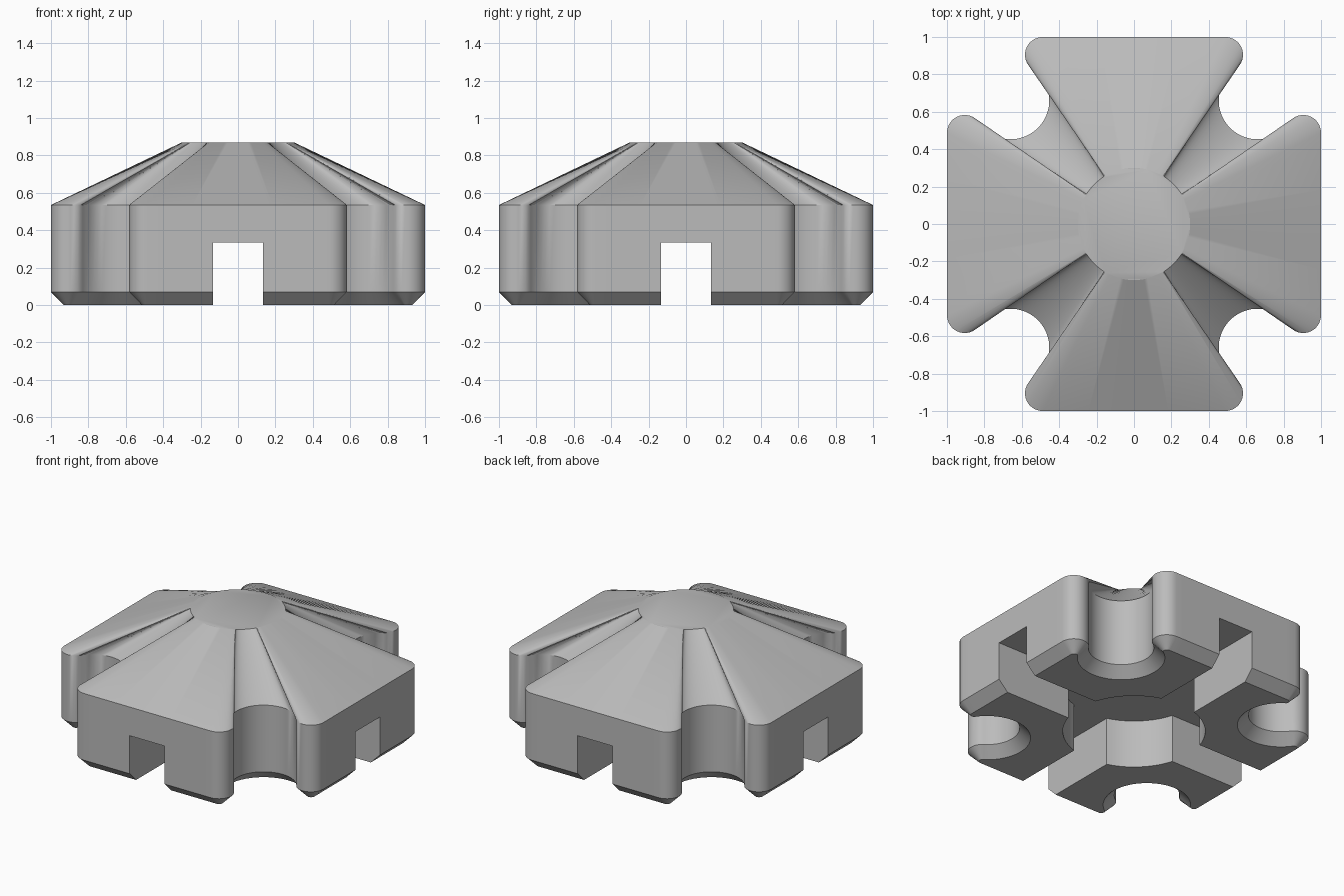
import bpy, bmesh, math
from mathutils import Vector, Matrix

cube = bpy.data.objects.get("Cube")
if cube:
    bpy.data.objects.remove(cube, do_unlink=True)

grey = bpy.data.materials.new("plain_grey")
grey.use_nodes = True
grey.diffuse_color = (0.5, 0.5, 0.5, 1)
grey.node_tree.nodes["Principled BSDF"].inputs["Base Color"].default_value = (0.5, 0.5, 0.5, 1)

# Plan of the cross: round notch between arms, tangent to the rounded arm corners
NOTCH, NOTCH_R = Vector((0.66, 0.66)), 0.207
LOBE, LOBE_R = Vector((0.488, 0.905)), 0.095
TOP_R = 0.3


def arc(center, radius, start, end, steps):
    return [center + radius * Vector((math.cos(a), math.sin(a)))
            for a in (math.radians(start + (end - start) * i / steps) for i in range(steps + 1))]


def full_loop(eighth):
    """Mirror an eighth across the arm, then turn it round all four arms."""
    quarter = eighth + [Vector((-p.x, p.y)) for p in reversed(eighth[:-1])]
    return [Matrix.Rotation(math.pi / 2 * k, 2) @ p for k in range(4) for p in quarter[:-1]]


def outline(inset):
    pts = arc(NOTCH, NOTCH_R + inset, 225, 125, 14)
    pts += arc(LOBE, LOBE_R - inset, -55, 90, 12)[1:]
    edge = pts[-1]
    return pts + [Vector((edge.x * (1 - i / 8), edge.y)) for i in range(1, 9)]


def top_circle(eighth):
    """Project the outline radially on to the crown circle, keeping its order."""
    result, last = [], 0
    for p in eighth:
        last = min(max(math.atan2(p.y, p.x), last + 0.002), math.pi / 2)
        result.append(TOP_R * Vector((math.cos(last), math.sin(last))))
    return result


# Solid body: chamfered foot, upright wall, roof lofted to the round crown
bm = bmesh.new()
wall = outline(0)
layers = [(outline(0.07), 0), (wall, 0.07), (wall, 0.535), (top_circle(wall), 0.87)]
rings = [[bm.verts.new((p.x, p.y, z)) for p in full_loop(pts)] for pts, z in layers]
count = len(rings[0])
for low, high in zip(rings, rings[1:]):
    for i in range(count):
        j = (i + 1) % count
        bm.faces.new((low[i], low[j], high[j], high[i]))
bm.faces.new(rings[-1])
bm.faces.new(rings[0][::-1])
bmesh.ops.recalc_face_normals(bm, faces=bm.faces)
mesh = bpy.data.meshes.new("cross_body")
bm.to_mesh(mesh)
bm.free()
mesh.materials.append(grey)
body = bpy.data.objects.new("cross_body", mesh)
bpy.context.collection.objects.link(body)


def cut(name):
    """Subtract the active object from the body, then discard it."""
    cutter = bpy.context.object
    cutter.name = name
    cutter.hide_render = True
    cutter.data.materials.append(grey)
    bpy.context.view_layer.objects.active = body
    mod = body.modifiers.new(name, 'BOOLEAN')
    mod.operation = 'DIFFERENCE'
    mod.solver = 'EXACT'
    mod.object = cutter
    bpy.ops.object.modifier_apply(modifier=name)
    bpy.data.objects.remove(cutter, do_unlink=True)


# Round central recess and two crossing channels, open underneath
DEPTH = 0.335
bpy.ops.mesh.primitive_cylinder_add(vertices=64, radius=0.45, depth=2 * DEPTH)
cut("central_recess")
for name, size in (("channel_x", (3, 0.27, 2 * DEPTH)), ("channel_y", (0.27, 3, 2 * DEPTH))):
    bpy.ops.mesh.primitive_cube_add(size=1)
    bpy.context.object.scale = size
    bpy.context.view_layer.update()
    cut(name)

bpy.ops.object.select_all(action='DESELECT')
body.select_set(True)
bpy.context.view_layer.objects.active = body
bpy.ops.object.shade_smooth_by_angle(angle=math.radians(25))
